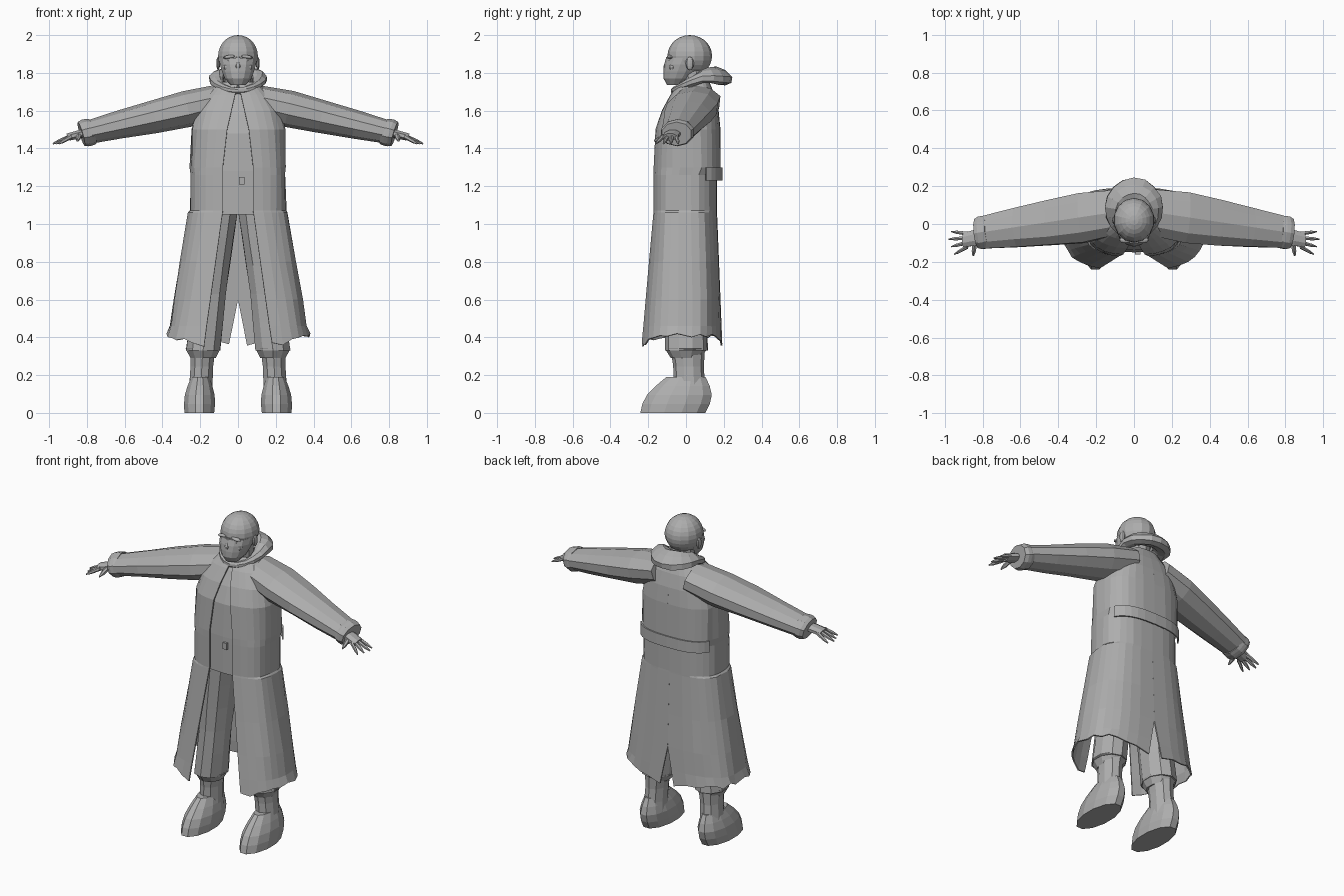
import bpy, bmesh, random
from math import sin, cos, pi, asin
from mathutils import Vector, Matrix

random.seed(4)
default_cube = bpy.data.objects.get("Cube")
if default_cube:
    bpy.data.objects.remove(default_cube)

shade = .42
grey = bpy.data.materials.new("plain grey")
grey.use_nodes = True
grey.diffuse_color = (shade, shade, shade, 1)
grey.node_tree.nodes["Principled BSDF"].inputs["Base Color"].default_value = grey.diffuse_color


def finish(name, bm):
    bmesh.ops.recalc_face_normals(bm, faces=bm.faces)
    mesh = bpy.data.meshes.new(name)
    bm.to_mesh(mesh)
    bm.free()
    mesh.materials.append(grey)
    ob = bpy.data.objects.new(name, mesh)
    bpy.context.collection.objects.link(ob)
    return ob


def loft(name, rings, closed=True, loop=False, flip=1):
    """Skin a row of equal point rings; closed rings get end caps unless looped."""
    bm = bmesh.new()
    rows = [[bm.verts.new((p.x * flip, p.y, p.z)) for p in ring] for ring in rings]
    count = len(rows[0])
    pairs = list(zip(rows, rows[1:]))
    if loop:
        pairs.append((rows[-1], rows[0]))
    for low, high in pairs:
        for i in range(count if closed else count - 1):
            j = (i + 1) % count
            bm.faces.new((low[i], low[j], high[j], high[i]))
    if closed and not loop:
        bm.faces.new(rows[0])
        bm.faces.new(rows[-1])
    return finish(name, bm)


def cloth(name, rows, flip):
    ob = loft(name, rows, closed=False, flip=flip)
    solid = ob.modifiers.new("cloth thickness", "SOLIDIFY")
    solid.thickness = .008
    solid.offset = 0


def ellipse(centre, across, up, sides, wobble=0):
    points = []
    for i in range(sides):
        angle = 2 * pi * (i + .5) / sides
        scale = 1 + random.uniform(-wobble, wobble)
        points.append(centre + (across * cos(angle) + up * sin(angle)) * scale)
    return points


def tube(name, start, end, across, up, profile, sides=10, wobble=0, flip=1):
    """Straight form whose cross-section is scaled evenly along by the profile."""
    start, end, across, up = map(Vector, (start, end, across, up))
    rings = []
    for i, scale in enumerate(profile):
        centre = start.lerp(end, i / (len(profile) - 1))
        rings.append(ellipse(centre, across * scale, up * scale, sides, wobble))
    loft(name, rings, flip=flip)


def ball(name, centre, size, flip=1, tilt=0, sides=8):
    bm = bmesh.new()
    place = Matrix.Translation((centre[0] * flip, centre[1], centre[2]))
    turn = Matrix.Rotation(tilt * flip, 4, "Y")
    bmesh.ops.create_uvsphere(bm, u_segments=sides, v_segments=sides, radius=1,
                              matrix=place @ turn @ Matrix.Diagonal((*size, 1)))
    finish(name, bm)


# Coat shape by height: flared below the waist, drawn in over the shoulders
WAIST, CHEST, NECK = 1.07, 1.4, 1.75
BULGE = .72


def coat_size(z):
    flare = max(0, WAIST - z)
    rise = max(0, z - CHEST) / (NECK - CHEST)
    hem_lip = .01 if flare else 0
    overhang = .02 if z > 1.28 else 0
    width = .25 + hem_lip + .16 * flare - .15 * rise ** 3
    front = -.17 - .1 * flare + .14 * rise ** 2
    back = .16 + .04 * flare + overhang - .06 * rise ** 3
    opening = max(0, .08 + .14 * flare - .08 * rise)
    vent = max(0, .6 - z) / 5
    return width, front, back, opening, vent


def edge_angle(gap, width):
    return asin((gap / width) ** (1 / BULGE))


def outline(z, width, front, back, first, last, count, wobble=0):
    """Half of a rounded-box outline, from a front angle round to a back angle."""
    points = []
    for i in range(count):
        angle = first + (last - first) * i / (count - 1)
        scale = 1 + random.uniform(-wobble, wobble) * sin(pi * i / (count - 1))
        side = -1 if cos(angle) > 0 else 1
        x = width * max(sin(angle), 0) ** BULGE * scale
        y = (front + back) / 2 + side * (back - front) / 2 * abs(cos(angle)) ** BULGE * scale
        points.append(Vector((x, y, z)))
    return points


coat_levels = [.36, .46, .6, .8, WAIST - .01, WAIST, 1.26, 1.3, 1.5, 1.6, 1.68, NECK]

for side, s in (("left_", 1), ("right_", -1)):
    # Long open coat with a ragged hem and a vent at the back
    rows = []
    for z in coat_levels:
        width, front, back, opening, vent = coat_size(z)
        rows.append(outline(z, width, front, back, edge_angle(opening, width),
                            pi - edge_angle(vent, width), 15, .02))
    for i, point in enumerate(rows[0]):
        point.z += .05 * sin(pi * i / len(rows[0])) + random.uniform(-.015, .015)
    cloth(side + "coat_half", rows, s)

    # Half belt across the back
    belt = [outline(z, .255, -.17, .19, 2, pi, 7) for z in (1.23, 1.3)]
    cloth(side + "back_belt", belt, s)

    # Trousers, gathered over the boot tops
    tube(side + "trouser_leg", (.185, 0, .33), (.1, -.01, 1.08), (.1, 0, 0), (0, .12, 0),
         [.95, .92, .9, .95, 1, 1.05], wobble=.03, flip=s)
    tube(side + "trouser_gather", (.185, 0, .29), (.185, 0, .34), (.1, 0, 0), (0, .115, 0),
         [.7, .97], flip=s)

    # Boot: low foot and upright shaft
    tube(side + "foot", (.205, -.07, 0), (.2, 0, .19), (.085, 0, 0), (0, .185, 0),
         [.96, 1, .96, .8, .58], sides=12, flip=s)
    tube(side + "boot_shaft", (.2, .02, .08), (.187, .01, .33), (.07, 0, 0), (0, .09, 0),
         [1, .92, .9, 1], flip=s)

    # Sleeve and turned cuff, sloping down and forward
    tube(side + "sleeve", (.1, .06, 1.65), (.8, -.045, 1.485), (.01, .125, 0), (.02, 0, .085),
         [1, 1.1, 1, .85, .7], wobble=.03, flip=s)
    tube(side + "cuff", (.77, -.04, 1.49), (.83, -.05, 1.477), (.01, .09, 0), (.02, 0, .07),
         [.95, 1, 1, .9], flip=s)

    # Hand: palm, four spread fingers and a thumb
    tube(side + "palm", (.78, -.06, 1.49), (.9, -.085, 1.46), (0, .045, 0), (.01, 0, .022),
         [.8, 1, .9], sides=8, flip=s)
    digit = [1, .9, .8, .3]
    for k, finger in enumerate(("index", "middle", "ring", "little")):
        reach = .98 - .015 * abs(k - 2)
        tube(side + finger + "_finger", (.88, -.12 + .023 * k, 1.465),
             (reach, -.16 + .04 * k, 1.425), (0, .012, 0), (.005, 0, .012), digit, sides=6, flip=s)
    tube(side + "thumb", (.84, -.09, 1.475), (.85, -.17, 1.44), (.016, 0, 0), (0, 0, .016),
         digit, sides=6, flip=s)

    # Features on each side of the face
    ball(side + "ear", (.105, .02, 1.85), (.01, .022, .035), s)
    ball(side + "brow", (.045, -.085, 1.885), (.035, .016, .01), s, tilt=.15)
    ball(side + "eye", (.042, -.085, 1.865), (.016, .01, .008), s)
    ball(side + "cheek", (.055, -.07, 1.83), (.025, .022, .02), s)
    ball(side + "moustache", (.02, -.096, 1.8), (.025, .013, .008), s, tilt=.35)

# Shirt seen in the coat opening
shirt = []
for z in coat_levels[5:]:
    width, front, back, opening, vent = coat_size(z)
    half = outline(z - .02, width - .02, front + .02, back - .02, 0, pi, 10)
    shirt.append(half + [Vector((-p.x, p.y, p.z)) for p in half[-2:0:-1]])
loft("shirt", shirt)
tube("buckle", (.02, -.155, 1.21), (.02, -.155, 1.25), (.02, 0, 0), (0, .01, 0), [1, 1], sides=4)

# Bald head: cranium, tapered jaw, neck and middle features
ball("cranium", (0, .02, 1.89), (.108, .118, .11), sides=14)
tube("jaw", (0, -.055, 1.735), (0, .01, 1.88), (.1, 0, 0), (0, .112, 0),
     [.4, .72, .87, .98, 1.03], sides=14)
tube("neck", (0, .045, 1.64), (0, .03, 1.83), (.08, 0, 0), (0, .08, 0), [1, .9, .9])
tube("nose", (0, -.1, 1.81), (0, -.093, 1.885), (.018, 0, 0), (0, .02, 0),
     [.8, 1.2, .8, .6], sides=8)
ball("lower_lip", (0, -.094, 1.78), (.025, .011, .007))
ball("chin", (0, -.085, 1.755), (.03, .02, .02))

# Hood folded down around the neck, thicker at the back
hood = []
segments = 18
for i in range(segments):
    angle = 2 * pi * i / segments
    backness = (1 - cos(angle)) / 2
    outward = Vector((sin(angle), -cos(angle), -.4 * backness))
    centre = Vector((.115 * sin(angle), .06 - .125 * cos(angle),
                     1.705 + .08 * min(1, 1.6 * backness)))
    hood.append(ellipse(centre, outward * (.016 + .046 * backness),
                        Vector((0, 0, .018 + .026 * backness)), 8, .08))
loft("folded_hood", hood, loop=True)
